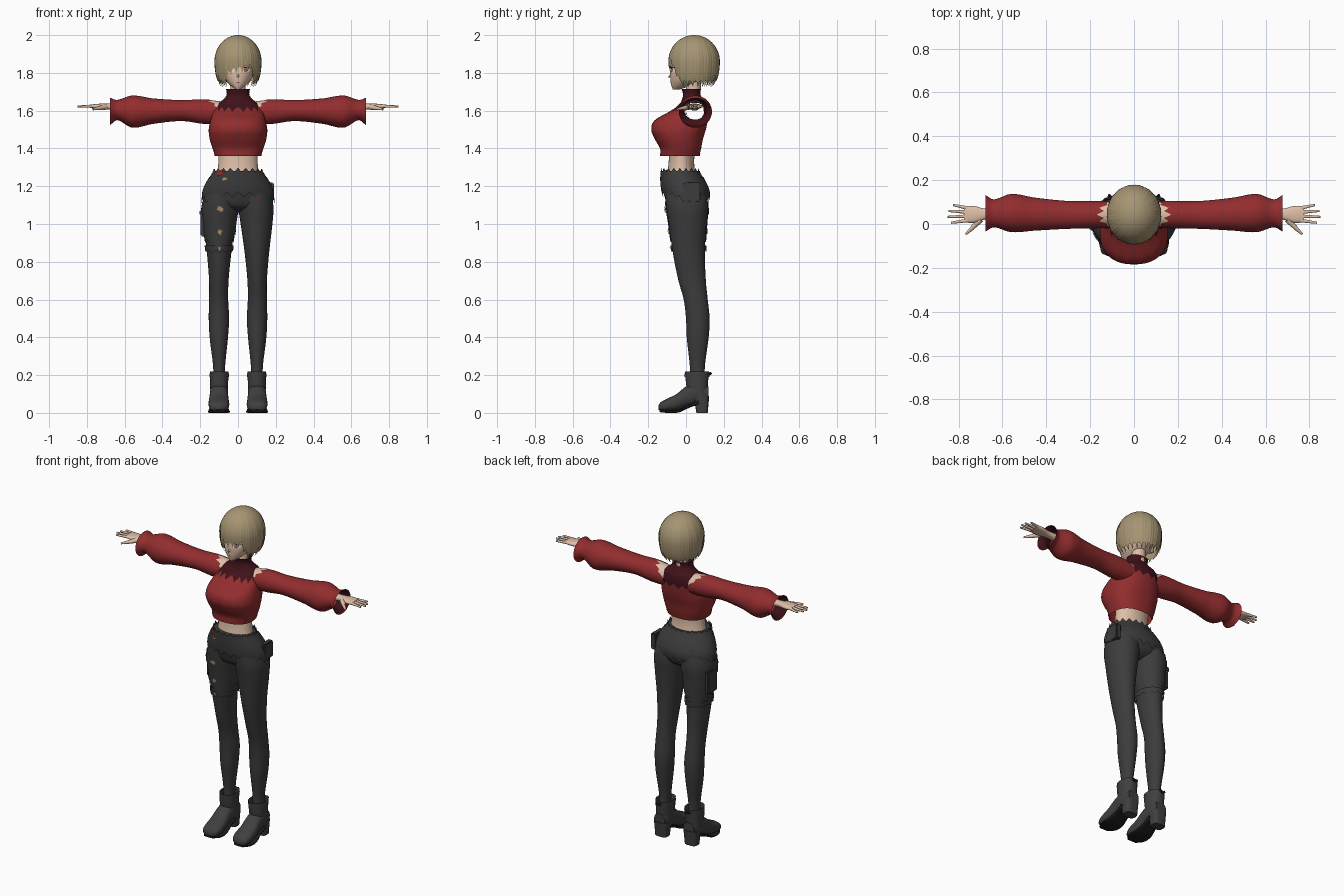
import bpy, bmesh, random
from math import sin, cos, acos, pi, tau, radians
from mathutils import Vector, Matrix

random.seed(4)
cube = bpy.data.objects.get("Cube")
if cube:
    bpy.data.objects.remove(cube)
made = []


def material(name, r, g, b):
    m = bpy.data.materials.new(name)
    m.use_nodes = True
    m.diffuse_color = (r, g, b, 1)
    bsdf = m.node_tree.nodes["Principled BSDF"]
    bsdf.inputs["Base Color"].default_value = (r, g, b, 1)
    bsdf.inputs["Roughness"].default_value = 0.8
    return m


SKIN = material("skin", .74, .52, .39)
HAIR = material("ash blond hair", .38, .30, .17)
RED = material("red knit", .29, .026, .028)
WINE = material("dark wine knit", .05, .006, .01)
DENIM = material("charcoal denim", .045, .045, .047)
LEATHER = material("boot leather", .05, .05, .052)
BLACK = material("black trim", .012, .012, .013)
TAN = material("tan patch", .40, .28, .15)
WHITE = material("eye white", .8, .76, .74)
ROSE = material("rose iris and lips", .45, .12, .11)


def finish(name, bm, mat):
    bmesh.ops.recalc_face_normals(bm, faces=bm.faces)
    me = bpy.data.meshes.new(name)
    bm.to_mesh(me)
    bm.free()
    me.materials.append(mat)
    ob = bpy.data.objects.new(name, me)
    bpy.context.collection.objects.link(ob)
    made.append(ob)
    return ob


def section(rows, t):
    """Smoothly interpolated bounds (a0, a1, b0, b1) at position t."""
    t = min(max(t, rows[0][0]), rows[-1][0])
    i = max(j for j in range(len(rows) - 1) if rows[j][0] <= t)
    p, q = rows[i], rows[i + 1]
    before, after = rows[max(i - 1, 0)], rows[min(i + 2, len(rows) - 1)]
    h = q[0] - p[0]
    u = (t - p[0]) / h
    out = []
    for c in range(1, 5):
        m0 = (q[c] - before[c]) / (q[0] - before[0]) * h
        m1 = (after[c] - p[c]) / (after[0] - p[0]) * h
        d = q[c] - p[c]
        out.append(p[c] + u * (m0 + u * (3 * d - 2 * m0 - m1 + u * (m0 + m1 - 2 * d))))
    return out


def loft(name, mat, rows, axis="z", span=None, grow=0, lo=None, hi=None,
         side=1, caps=False, power=1, n=48, m=24, drop=None):
    """Tube through bounding rows; lo and hi shift each column's ends."""
    t0, t1 = span or (rows[0][0], rows[-1][0])
    bm = bmesh.new()
    grid = []
    for i in range(m + 1):
        ring = []
        for k in range(n):
            th = tau * k / n
            s = t0 + (lo(th) if lo else 0)
            e = t1 + (hi(th) if hi else 0)
            t = s + (e - s) * i / m
            a0, a1, b0, b1 = section(rows, t)
            ca, sa = cos(th), sin(th)
            ca, sa = [abs(v) ** power * (1 if v > 0 else -1) for v in (ca, sa)]
            a = (a0 + a1) / 2 + ((a1 - a0) / 2 + grow) * ca
            b = (b0 + b1) / 2 + ((b1 - b0) / 2 + grow) * sa
            x, y, z = {"z": (a, b, t), "x": (t, a, b), "y": (a, t, b)}[axis]
            ring.append(bm.verts.new((x * side, y, z)))
        grid.append(ring)
    for r, s in zip(grid, grid[1:]):
        for k in range(n):
            j = (k + 1) % n
            bm.faces.new((r[k], r[j], s[j], s[k]))
    if caps:
        bm.faces.new(grid[0])
        bm.faces.new(grid[-1])
    if drop:
        gone = [f for f in bm.faces if drop(f.calc_center_median())]
        bmesh.ops.delete(bm, geom=gone, context="FACES")
    return finish(name, bm, mat)


def mirrored(rows):
    return [(t, -w, w, b0, b1) for t, w, b0, b1 in rows]


def zig(th, count):
    return abs((th / tau * count) % 1 * 2 - 1)


def plate(name, mat, rows, x, z, w, h, off=.004, rough=0, n=16, side=1):
    """Thin disc or ragged patch laid on the front of a lofted part."""
    def on_surface(px, pz):
        a0, a1, b0, b1 = section(rows, pz)
        q = min(abs(px - (a0 + a1) / 2) / ((a1 - a0) / 2), 1)
        y = (b0 + b1) / 2 - (b1 - b0) / 2 * (1 - q * q) ** .5 - off
        return (px * side, y, pz)
    bm = bmesh.new()
    mid = bm.verts.new(on_surface(x, z))
    rim = []
    for k in range(n):
        f = 1 - rough * random.random()
        a = tau * k / n
        rim.append(bm.verts.new(on_surface(x + w * f * cos(a), z + h * f * sin(a))))
    for k in range(n):
        bm.faces.new((mid, rim[k - 1], rim[k]))
    return finish(name, bm, mat)


def rod(name, mat, start, end, r1, r2, side=1):
    p, q = [Vector((v[0] * side, v[1], v[2])) for v in (start, end)]
    bm = bmesh.new()
    spin = (q - p).to_track_quat("Z", "Y").to_matrix().to_4x4()
    bmesh.ops.create_cone(bm, cap_ends=True, segments=10, radius1=r1, radius2=r2,
                          depth=(q - p).length, matrix=Matrix.Translation((p + q) / 2) @ spin)
    return finish(name, bm, mat)


def box(name, mat, loc, size):
    bm = bmesh.new()
    bmesh.ops.create_cube(bm, matrix=Matrix.Translation(loc) @ Matrix.Diagonal((*size, 1)))
    bmesh.ops.bevel(bm, geom=bm.edges[:], offset=.006, segments=2, affect="EDGES")
    return finish(name, bm, mat)


# Head and face
face = mirrored([(1.713, .012, -.07, -.03), (1.73, .036, -.077, .02), (1.76, .066, -.082, .08),
                 (1.80, .085, -.084, .12), (1.87, .092, -.075, .14), (1.93, .08, -.05, .13),
                 (1.96, .04, -.01, .09)])
loft("head", SKIN, face, caps=True)
loft("neck", SKIN, mirrored([(1.64, .04, 0, .075), (1.76, .04, 0, .08)]))
rod("nose", SKIN, (0, -.075, 1.79), (0, -.094, 1.776), .009, .002)
plate("mouth", ROSE, face, 0, 1.748, .013, .003, off=.002)
for s, word in ((1, "left"), (-1, "right")):
    plate(word + "_eye", WHITE, face, .042, 1.815, .021, .013, off=.002, side=s)
    plate(word + "_iris", ROSE, face, .04, 1.815, .010, .012, off=.004, side=s)
    plate(word + "_lash", BLACK, face, .043, 1.829, .024, .003, off=.005, side=s)
    rod(word + "_ear", SKIN, (.08, .035, 1.80), (.10, .045, 1.805), .02, .014, s)


# Layered bob of grooved locks
def hair_layer(name, grow, locks, phase, lift):
    n, m, zc = 192, 28, 1.86
    bm = bmesh.new()
    grid = [[] for _ in range(m + 1)]
    for k in range(n):
        ph = tau * k / n - pi
        edge = .42 if ph < 0 else .6
        blend = min(max((abs(ph) - edge) / .3, 0), 1)
        fringe = 1.815 + .03 * sin(ph + .3)
        end = fringe + (1.75 - fringe) * blend + lift
        end += .035 * (zig(ph + phase, locks) - .5) + .012 * zig(ph, locks * 2)
        theta = acos((end - zc) / .17)
        groove = .012 * zig(ph + phase, 48) + .014 * zig(ph + phase, locks)
        for i in range(m + 1):
            th = theta * i / m
            c, s = cos(th), sin(th)
            r = s if c > 0 else s ** .6
            r *= 1 + grow - groove * s
            z = zc + c * (.14 if c > 0 else .17) * (1 + grow)
            grid[i].append(bm.verts.new((.126 * r * sin(ph), .043 - .138 * r * cos(ph), z)))
    for a, b in zip(grid, grid[1:]):
        for k in range(n):
            bm.faces.new((a[k - 1], a[k], b[k], b[k - 1]))
    bmesh.ops.remove_doubles(bm, verts=bm.verts, dist=.00001)
    finish(name, bm, HAIR)


hair_layer("hair_outer_locks", 0, 16, 0, .012)
hair_layer("hair_inner_locks", -.03, 24, .2, -.012)

# Cropped sweater, ragged high collar and bare waist
torso = mirrored([(1.36, .12, -.135, .07), (1.40, .135, -.138, .08), (1.45, .15, -.165, .09),
                  (1.50, .155, -.184, .105), (1.55, .145, -.165, .115), (1.60, .13, -.08, .12),
                  (1.64, .108, -.035, .11), (1.66, .08, -.025, .095), (1.685, .064, -.02, .08),
                  (1.715, .067, -.027, .083)])


def armhole(c):
    return abs(c.x) > .09 and (c.y - .045) ** 2 + (c.z - 1.595) ** 2 < .05 ** 2


loft("sweater_body", RED, torso, span=(1.36, 1.62), power=.85, n=72, m=32, drop=armhole,
     hi=lambda th: -.025 * zig(th, 18) - .03 * max(0, sin(th)))
loft("sweater_hem", RED, torso, span=(1.36, 1.374), grow=.003, power=.85, m=3)
loft("high_collar", WINE, torso, span=(1.54, 1.715), grow=-.004, power=.85, n=72, drop=armhole)
loft("waist", SKIN, mirrored([(1.22, .118, -.11, .06), (1.30, .106, -.095, .045),
                              (1.36, .104, -.09, .045), (1.42, .11, -.09, .06)]))

# Sleeves, bare shoulders and hands
sleeve = [(.085, -.015, .105, 1.53, 1.652), (.18, -.02, .105, 1.53, 1.66),
          (.3, -.022, .105, 1.545, 1.656), (.45, -.03, .12, 1.53, 1.665),
          (.56, -.037, .137, 1.51, 1.68), (.64, -.015, .112, 1.55, 1.657),
          (.677, -.035, .132, 1.523, 1.668)]
hand = [(.62, .022, .07, 1.60, 1.638), (.68, .02, .07, 1.605, 1.637),
        (.73, .005, .082, 1.608, 1.637), (.775, .008, .082, 1.613, 1.633)]
for s, word in ((1, "left"), (-1, "right")):
    loft(word + "_sleeve", RED, sleeve, "x", side=s, m=48,
         lo=lambda th: max(0, sin(th) - .1) * (.06 + .035 * zig(th, 12)))
    loft(word + "_cuff_lining", WINE, sleeve, "x", span=(.6, .676), grow=-.003, side=s)
    loft(word + "_shoulder", SKIN, sleeve, "x", span=(.085, .21), grow=-.003, side=s)
    loft(word + "_palm", SKIN, hand, "x", side=s, caps=True, power=.8, n=20, m=10)
    for f, reach in enumerate((.835, .85, .845, .825)):
        y = .016 + f * .019
        tip = (reach, y + (f - 1.3) * .008, 1.622)
        rod(f"{word}_finger_{f + 1}", SKIN, (.76, y, 1.624), tip, .009, .005, s)
    rod(word + "_thumb_base", SKIN, (.70, .02, 1.62), (.74, -.02, 1.612), .015, .010, s)
    rod(word + "_thumb", SKIN, (.737, -.018, 1.613), (.768, -.047, 1.607), .010, .005, s)

# Trousers with torn over-layers
hips = mirrored([(1.06, .04, -.02, .05), (1.085, .165, -.085, .095), (1.15, .182, -.115, .118),
                 (1.20, .17, -.125, .108), (1.28, .125, -.13, .065)])
leg = [(.18, .07, .13, .02, .1), (.25, .068, .132, .02, .1), (.4, .053, .15, .004, .12),
       (.5, .047, .155, 0, .125), (.6, .052, .153, -.012, .115), (.7, .05, .153, -.04, .105),
       (.85, .035, .165, -.07, .1), (1.0, .014, .182, -.09, .108), (1.1, 0, .187, -.105, .115),
       (1.2, 0, .16, -.11, .1)]
loft("trouser_hips", DENIM, hips, caps=True, m=16)
loft("torn_waistband", DENIM, hips, span=(1.21, 1.275), grow=.006, n=80,
     hi=lambda th: .022 * zig(th, 20), lo=lambda th: .02 * cos(th * 3))
loft("torn_over_shorts", DENIM, hips, span=(1.11, 1.25), grow=.009, n=80,
     lo=lambda th: .03 * zig(th, 20) + .03 * max(0, -sin(th)))
for s, word in ((1, "left"), (-1, "right")):
    loft(word + "_trouser_leg", DENIM, leg, side=s, m=48)
for z in (.86, .95, 1.06):
    loft("thigh_strap", DENIM, leg, span=(z, z + .025), grow=.008, side=-1, m=4,
         lo=lambda th: -.012 * zig(th, 12))
loft("torn_thigh_layer", DENIM, leg, span=(.9, 1.12), grow=.005, side=-1,
     lo=lambda th: .02 * zig(th, 12))
box("thigh_pocket", DENIM, (-.186, .02, 1.0), (.026, .09, .13))
box("pocket_flap", DENIM, (-.189, .02, 1.06), (.028, .1, .03))
box("hip_pouch", DENIM, (.172, .03, 1.17), (.035, .09, .1))
for x, z, w, h in ((.095, 1.08, .022, .018), (.095, .955, .014, .018), (.098, .87, .007, .016)):
    plate("torn_tan_patch", TAN, leg, x, z, w, h, off=.012, rough=.5, side=-1)
plate("waist_tan_patch", TAN, hips, -.07, 1.24, .02, .012, off=.016, rough=.5)
plate("waist_red_patch", RED, hips, -.095, 1.27, .028, .022, off=.016, rough=.5)
plate("hip_red_patch", RED, hips, .112, 1.125, .022, .02, off=.016, rough=.4)

# Heeled ankle boots
shaft = [(.06, .055, .145, .035, .12), (.13, .053, .147, .005, .115), (.22, .05, .147, -.006, .122)]
foot = [(-.146, .085, .12, .018, .04), (-.135, .06, .145, .009, .056), (-.10, .047, .155, .008, .075),
        (-.05, .048, .155, .012, .1), (0, .052, .15, .03, .14), (.06, .053, .147, .05, .16),
        (.118, .065, .135, .07, .14)]
sole = [(-.14, .07, .135, .004, .016), (-.10, .045, .157, 0, .014), (-.04, .046, .157, .002, .018),
        (.02, .055, .147, .028, .045), (.07, .055, .147, .045, .07)]
heel = [(0, .062, .14, .055, .115), (.09, .055, .146, .04, .123)]
for s, word in ((1, "left"), (-1, "right")):
    loft(word + "_boot_shaft", LEATHER, shaft, side=s, power=.85)
    loft(word + "_boot_foot", LEATHER, foot, "y", side=s, caps=True, power=.85)
    loft(word + "_boot_sole", BLACK, sole, "y", side=s, caps=True, power=.5)
    loft(word + "_boot_heel", LEATHER, heel, side=s, caps=True, power=.6, m=6)
    loft(word + "_boot_strap", LEATHER, shaft, span=(.19, .208), grow=.004, side=s, m=3)
    for x in (.085, .115):
        rod(word + "_boot_tie", BLACK, (.1, .122, .2), (x, .13, .21), .004, .008, s)

# Smooth shading with crisp edges
for ob in made:
    ob.select_set(True)
bpy.context.view_layer.objects.active = made[0]
bpy.ops.object.shade_smooth_by_angle(angle=radians(40))
